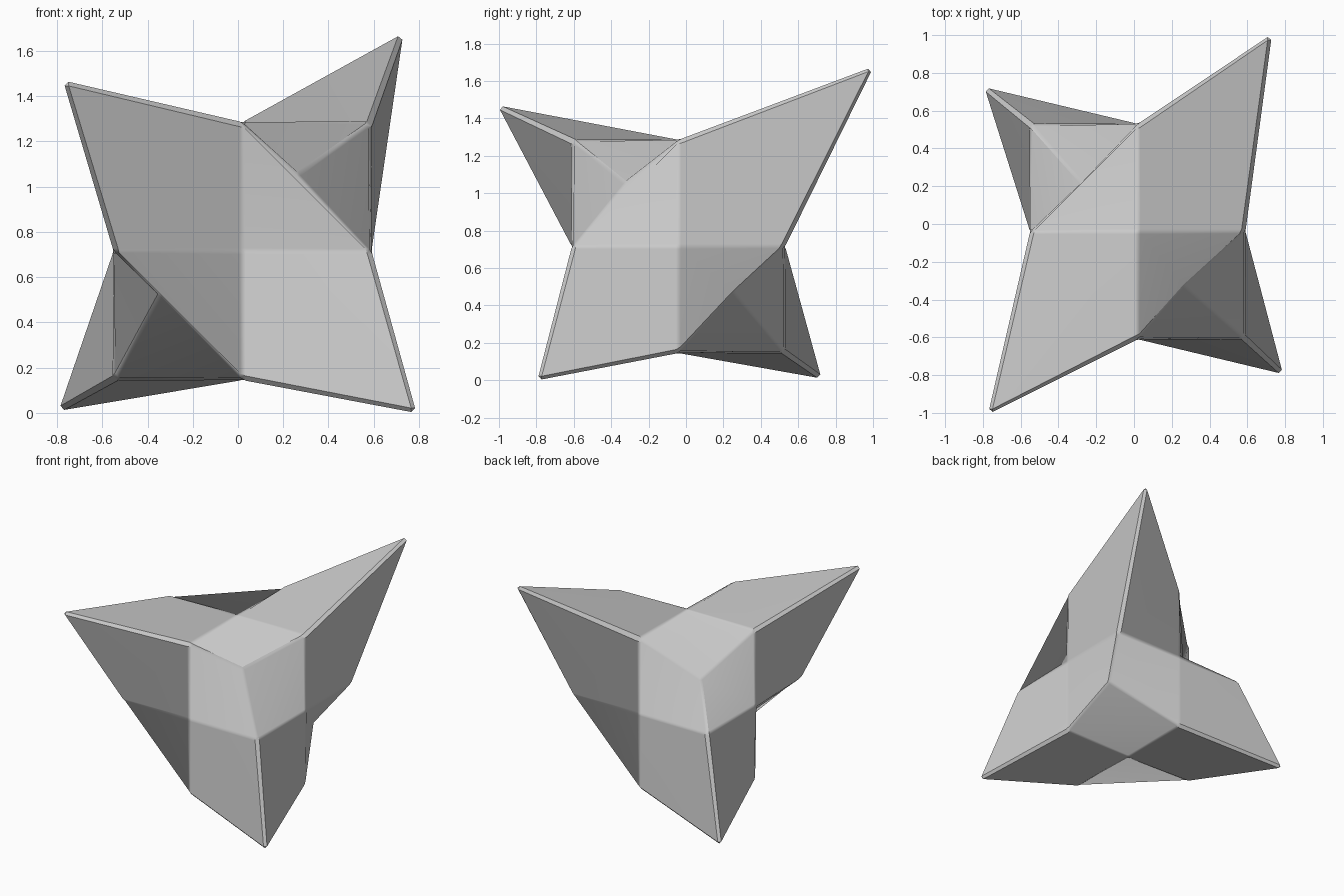
import bpy
import bmesh
import math
from mathutils import Vector
from itertools import product

old = bpy.data.objects.get("Cube")
if old:
    bpy.data.objects.remove(old, do_unlink=True)

# One grey material
grey = bpy.data.materials.new("grey")
grey.use_nodes = True
colour = (0.6, 0.6, 0.6, 1)
grey.diffuse_color = colour
grey.node_tree.nodes["Principled BSDF"].inputs["Base Color"].default_value = colour

CENTRE = Vector((0.02, -0.04, 0.715))
HALF = 0.57

# Cube corners alternate between long spikes and dents
CORNERS = {
    (-1, -1, 1): (-0.78, -1.02, 1.475),
    (1, 1, 1): (0.735, 1.02, 1.69),
    (1, -1, -1): (0.795, -0.80, -0.005),
    (-1, 1, -1): (-0.80, 0.73, 0.005),
    (1, -1, 1): (0.26, -0.32, 1.05),
    (-1, 1, 1): (-0.27, 0.21, 0.93),
    (1, 1, -1): (0.44, 0.25, 0.48),
    (-1, -1, -1): (-0.34, -0.32, 0.53),
}

# Cage: a cube with four quads on each side
bm = bmesh.new()
verts = {}
for key in product((-1, 0, 1), repeat=3):
    if any(key):
        verts[key] = bm.verts.new(CORNERS.get(key, CENTRE + HALF * Vector(key)))

# Each quad starts at an edge midpoint, so it folds between the midpoints
for axis, side, u, v in product(range(3), (-1, 1), (-1, 1), (-1, 1)):
    ring = []
    for a, b in ((u, 0), (u, v), (0, v), (0, 0)):
        key = [a, b]
        key.insert(axis, side)
        ring.append(verts[tuple(key)])
    bm.faces.new(ring)
bmesh.ops.recalc_face_normals(bm, faces=bm.faces)

mesh = bpy.data.meshes.new("spiked_body")
bm.to_mesh(mesh)
bm.free()
mesh.materials.append(grey)
body = bpy.data.objects.new("spiked_body", mesh)
bpy.context.collection.objects.link(body)
bpy.ops.object.select_all(action='DESELECT')
bpy.context.view_layer.objects.active = body
body.select_set(True)

# Chamfered edges of even width
bevel = body.modifiers.new("edge_bevel", 'BEVEL')
bevel.offset_type = 'WIDTH'
bevel.width = 0.026
bevel.segments = 1
bevel.limit_method = 'NONE'
bpy.ops.object.modifier_apply(modifier=bevel.name)

# Crisp rims, soft seams between the gently angled faces
bpy.ops.object.shade_smooth_by_angle(angle=math.radians(35))
weighted = body.modifiers.new("flat_face_normals", 'WEIGHTED_NORMAL')
weighted.keep_sharp = True
